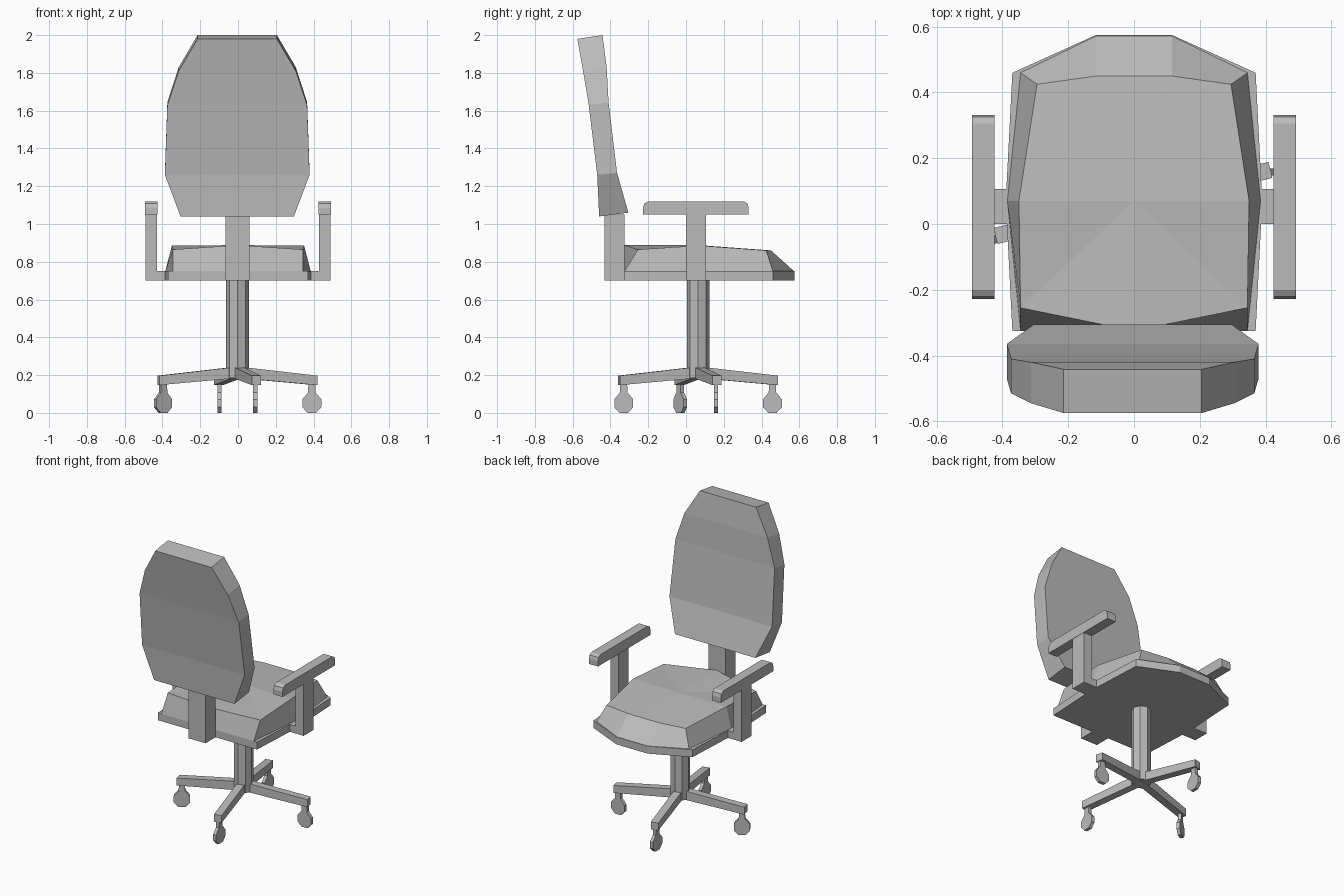
import bpy, bmesh
from math import radians, cos, sin, pi
from mathutils import Matrix, Vector

if "Cube" in bpy.data.objects:
    bpy.data.objects.remove(bpy.data.objects["Cube"], do_unlink=True)

grey = bpy.data.materials.new("plain_grey")
grey.use_nodes = True
COLOUR = (0.5, 0.5, 0.5, 1)
grey.diffuse_color = COLOUR
grey.node_tree.nodes["Principled BSDF"].inputs["Base Color"].default_value = COLOUR


def finish(name, bm, matrix=None):
    bmesh.ops.recalc_face_normals(bm, faces=bm.faces[:])
    mesh = bpy.data.meshes.new(name)
    bm.to_mesh(mesh)
    bm.free()
    mesh.materials.append(grey)
    obj = bpy.data.objects.new(name, mesh)
    if matrix:
        obj.matrix_world = matrix
    bpy.context.scene.collection.objects.link(obj)
    return obj


def loft(name, rings, matrix=None, apex=None):
    """Skin a stack of equal-length rings and cap both ends."""
    bm = bmesh.new()
    rows = [[bm.verts.new(p) for p in ring] for ring in rings]
    count = len(rows[0])
    for low, high in zip(rows, rows[1:]):
        for i in range(count):
            j = (i + 1) % count
            bm.faces.new((low[i], low[j], high[j], high[i]))
    bm.faces.new(rows[0])
    if apex:
        tip = bm.verts.new(apex)
        for i in range(count):
            bm.faces.new((rows[-1][i], rows[-1][(i + 1) % count], tip))
    else:
        bm.faces.new(rows[-1])
    return finish(name, bm, matrix)


def box(name, low, high):
    (x0, y0, z0), (x1, y1, z1) = low, high
    flat = [(x0, y0), (x1, y0), (x1, y1), (x0, y1)]
    return loft(name, [[(x, y, z) for x, y in flat] for z in (z0, z1)])


def mirrored(half):
    """Close a right-hand outline, listed back to front, across x = 0."""
    return half + [(-p[0], *p[1:]) for p in reversed(half) if p[0] > 0]


# Seat base slab
slab = mirrored([(0.37, -0.325), (0.39, 0.07), (0.37, 0.46), (0.115, 0.575)])
loft("seat_base", [[(x, y, z) for x, y in slab] for z in (0.70, 0.75)])

# Seat cushion: sloping sides and a gently crowned top
foot = mirrored([(0, -0.325, 0.75), (0.345, -0.325, 0.75), (0.385, 0.07, 0.75),
                 (0.345, 0.46, 0.75), (0.115, 0.572, 0.75)])
crown = mirrored([(0, -0.325, 0.888), (0.345, -0.255, 0.865), (0.35, 0.07, 0.886),
                  (0.295, 0.425, 0.86), (0.115, 0.45, 0.86)])
loft("seat_cushion", [foot, crown], apex=(0, 0.07, 0.888))

# Backrest: half width, rear (y, z) and inner (y, z) at each level
levels = [(0.30, (-0.46, 1.04), (-0.305, 1.06)),
          (0.383, (-0.47, 1.26), (-0.365, 1.27)),
          (0.37, (-0.515, 1.63), (-0.41, 1.645)),
          (0.31, (-0.545, 1.81), (-0.42, 1.83)),
          (0.21, (-0.575, 1.98), (-0.442, 2.0))]
loft("backrest", [[(-w, *rear), (w, *rear), (w, *inner), (-w, *inner)]
                  for w, rear, inner in levels],
     Matrix.Translation((-0.004, 0, 0)))
box("backrest_post", (-0.066, -0.432, 0.70), (0.06, -0.325, 1.05))

# Arms
rest = [(-0.228, 1.05), (0.332, 1.05), (0.332, 1.085), (0.325, 1.108), (0.305, 1.12),
        (-0.201, 1.12), (-0.221, 1.108), (-0.228, 1.085)]
for side, s in (("left", 1), ("right", -1)):
    def span(a, b):
        return sorted((s * a, s * b))
    x0, x1 = span(0.36, 0.43)
    box(side + "_arm_bracket", (x0, 0, 0.70), (x1, 0.107, 0.75))
    x0, x1 = span(0.43, 0.49)
    box(side + "_arm_upright", (x0, 0, 0.70), (x1, 0.107, 1.05))
    x0, x1 = span(0.425, 0.492)
    loft(side + "_armrest", [[(x, y, z) for y, z in rest] for x in (x0, x1)])

# Column
centre = Vector((-0.003, 0.064, 0))
ring = [(0.06 * cos(i * pi / 4), 0.06 * sin(i * pi / 4)) for i in range(8)]
loft("column", [[(x, y, z) for x, y in ring] for z in (0.185, 0.71)],
     Matrix.Translation(centre))

# Four sloping legs, each with a flat caster
caster_yaw = [0, 90, 33, 90]
wheel = [(-0.022, 0), (0.022, 0), (0.05, 0.03), (0.05, 0.072), (0.02, 0.108), (0.018, 0.165),
         (-0.018, 0.165), (-0.02, 0.108), (-0.05, 0.072), (-0.05, 0.03)]
for i, yaw in enumerate(caster_yaw):
    turn = Matrix.Rotation(radians(13.5 + 90 * i), 4, "Z")
    place = Matrix.Translation(centre) @ turn
    loft(f"leg_{i + 1}", [[(r, -0.025, z), (r, 0.025, z), (r, 0.025, z + h), (r, -0.025, z + h)]
                          for r, z, h in ((0, 0.185, 0.06), (0.43, 0.147, 0.05))], place)
    hub = place @ Vector((0.405, 0, 0))
    loft(f"caster_{i + 1}", [[(x, y, z) for x, z in wheel] for y in (-0.011, 0.011)],
         Matrix.Translation(hub) @ Matrix.Rotation(radians(yaw), 4, "Z"))
